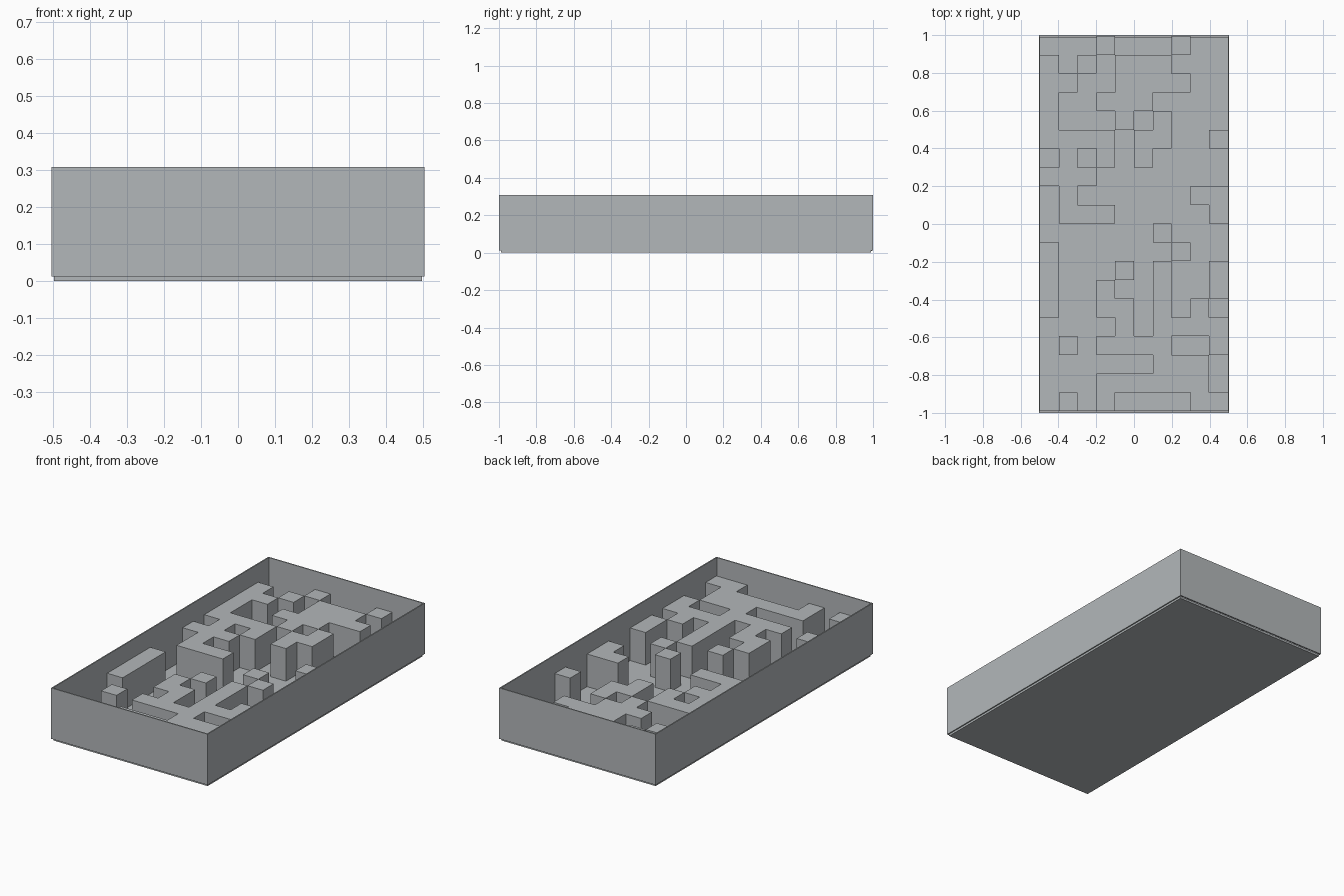
import bpy, bmesh

if "Cube" in bpy.data.objects:
    bpy.data.objects.remove(bpy.data.objects["Cube"], do_unlink=True)

# One flat grey for everything
grey = bpy.data.materials.new("cool_grey")
grey.use_nodes = True
COL = (0.45, 0.475, 0.49, 1)
grey.diffuse_color = COL
grey.node_tree.nodes["Principled BSDF"].inputs["Base Color"].default_value = COL

CELL_X, CELL_Y = 0.0994, 0.0992
LEFT, BACK = -0.497, 0.994
FLOOR_Z, BLOCK_Z, WALL_Z = 0.012, 0.202, 0.308


def add_object(name, bm):
    mesh = bpy.data.meshes.new(name)
    bm.to_mesh(mesh)
    bm.free()
    mesh.materials.append(grey)
    obj = bpy.data.objects.new(name, mesh)
    bpy.context.collection.objects.link(obj)
    return obj


def box(name, x0, x1, y0, y1, z0, z1):
    bm = bmesh.new()
    bmesh.ops.create_cube(bm, size=1)
    for v in bm.verts:
        v.co = (x1 if v.co.x > 0 else x0, y1 if v.co.y > 0 else y0, z1 if v.co.z > 0 else z0)
    return add_object(name, bm)


def island(name, rects):
    """Raise a group of grid rectangles (column, row, width, depth) as one solid."""
    cells = {(i + a, j + b) for i, j, w, d in rects for a in range(w) for b in range(d)}
    bm = bmesh.new()
    verts = {}

    def corner(i, j):
        if (i, j) not in verts:
            verts[i, j] = bm.verts.new((LEFT + i * CELL_X, BACK - j * CELL_Y, BLOCK_Z))
        return verts[i, j]

    for i, j in sorted(cells):
        bm.faces.new([corner(i, j), corner(i, j + 1), corner(i + 1, j + 1), corner(i + 1, j)])
    # Drop a skirt from the outline down to the floor
    rim = [e for e in bm.edges if e.is_boundary]
    skirt = bmesh.ops.extrude_edge_only(bm, edges=rim)["geom"]
    for v in skirt:
        if isinstance(v, bmesh.types.BMVert):
            v.co.z = FLOOR_Z - 0.002
    bmesh.ops.recalc_face_normals(bm, faces=bm.faces)
    if max(bm.faces, key=lambda f: f.calc_center_median().z).normal.z < 0:
        bmesh.ops.reverse_faces(bm, faces=bm.faces)
    bmesh.ops.dissolve_limit(bm, angle_limit=0.01, verts=bm.verts, edges=bm.edges)
    return add_object(name, bm)


# Tray: floor plate and four thin walls
box("floor_plate", -0.497, 0.497, -0.99, 0.99, 0, FLOOR_Z)
for side, s in (("left", 1), ("right", -1)):
    a, b = sorted((s * 0.497, s * 0.504))
    box(side + "_wall", a, b, -0.993, 0.993, FLOOR_Z, WALL_Z)
for side, s in (("front", -1), ("back", 1)):
    a, b = sorted((s * 0.993, s * 1.0))
    box(side + "_wall", -0.497, 0.497, a, b, FLOOR_Z, WALL_Z)
for sx in (-1, 1):
    for sy in (-1, 1):
        a, b = sorted((sx * 0.497, sx * 0.504))
        c, d = sorted((sy * 0.993, sy * 1.0))
        box("wall_corner", a, b, c, d, FLOOR_Z, WALL_Z)

# Raised maze islands
island("back_right_island", [(0, 1, 1, 4), (1, 2, 1, 1), (0, 5, 4, 1), (1, 6, 1, 1),
                             (3, 6, 1, 1), (0, 7, 3, 1), (1, 8, 1, 1), (1, 9, 3, 1)])
island("back_island", [(4, 1, 3, 1), (4, 2, 4, 1), (3, 3, 3, 1), (4, 4, 1, 1)])
island("middle_island", [(6, 4, 1, 2), (5, 5, 1, 2)])
island("left_corner_island", [(8, 8, 2, 1), (9, 9, 1, 1)])
island("right_bar", [(0, 11, 1, 4)])
island("left_bar", [(9, 12, 1, 2)])
island("front_island", [(3, 13, 1, 2), (4, 14, 1, 2), (3, 16, 4, 1), (6, 12, 1, 4),
                        (7, 15, 3, 1), (8, 14, 1, 1), (9, 16, 1, 1)])
island("front_edge_island", [(6, 17, 3, 1), (3, 18, 6, 1), (3, 19, 1, 1), (8, 19, 2, 1)])

# Single-cell posts
for i, j in [(2, 1), (3, 0), (7, 0), (9, 5), (6, 10), (7, 11), (4, 12), (1, 16), (1, 19)]:
    island("post", [(i, j, 1, 1)])
